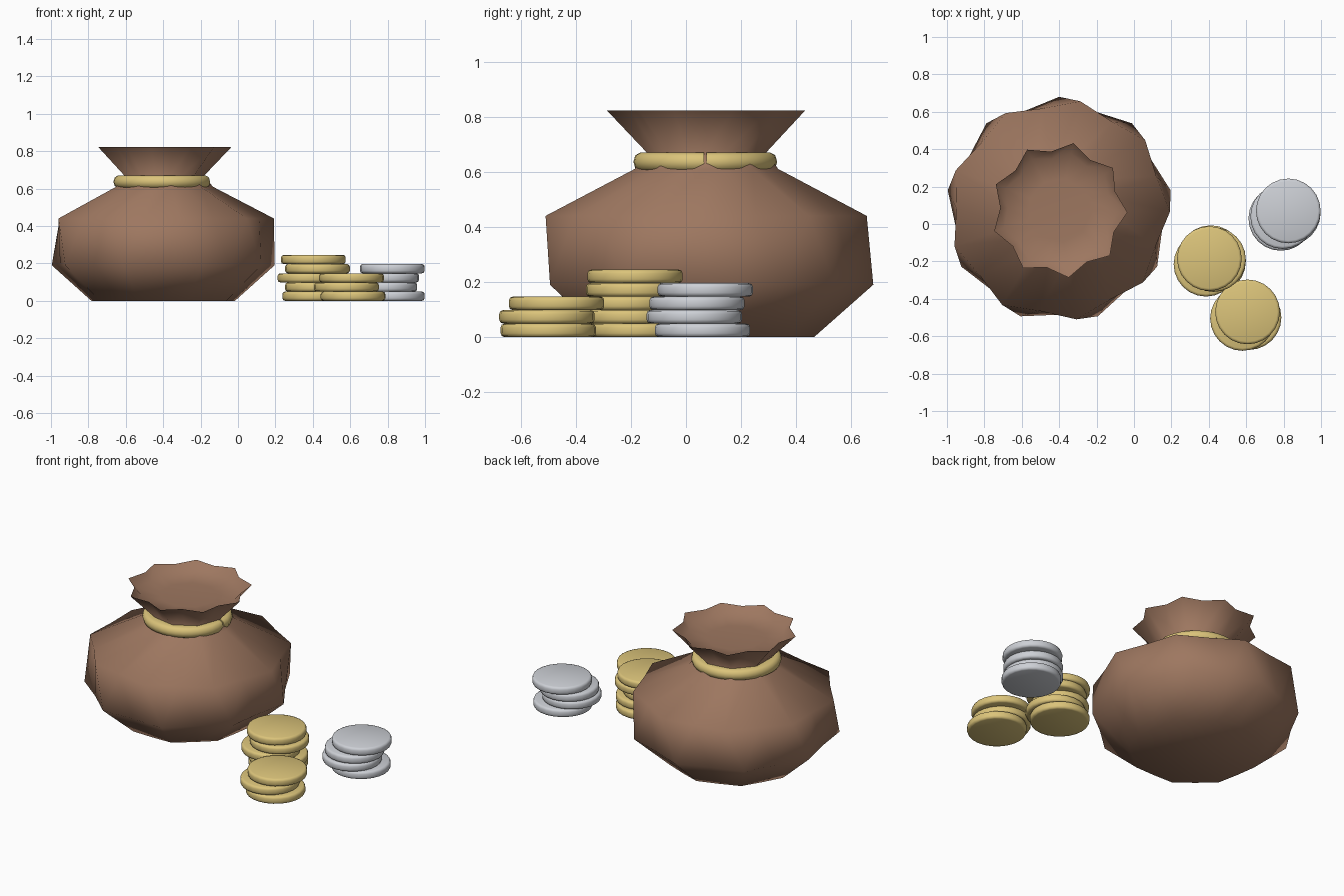
import bpy, bmesh, math
from math import sin, cos, radians, pi

cube = bpy.data.objects.get("Cube")
if cube:
    bpy.data.objects.remove(cube, do_unlink=True)


def material(name, rgb):
    m = bpy.data.materials.new(name)
    m.use_nodes = True
    color = (*rgb, 1)
    m.diffuse_color = color
    bsdf = next(n for n in m.node_tree.nodes if n.type == 'BSDF_PRINCIPLED')
    bsdf.inputs["Base Color"].default_value = color
    return m


brown = material("brown cloth", (0.34, 0.185, 0.117))
gold = material("gold", (0.71, 0.55, 0.195))
silver = material("silver", (0.61, 0.63, 0.67))


def finish(bm, name, mat, location, angle):
    bmesh.ops.recalc_face_normals(bm, faces=bm.faces[:])
    mesh = bpy.data.meshes.new(name)
    bm.to_mesh(mesh)
    bm.free()
    mesh.materials.append(mat)
    obj = bpy.data.objects.new(name, mesh)
    obj.location = location
    bpy.context.collection.objects.link(obj)
    bpy.ops.object.select_all(action='DESELECT')
    obj.select_set(True)
    bpy.context.view_layer.objects.active = obj
    bpy.ops.object.shade_smooth_by_angle(angle=radians(angle))


def bridge(bm, first, second):
    n = len(first)
    for i in range(n):
        j = (i + 1) % n
        bm.faces.new((first[i], first[j], second[j], second[i]))


def sack(name, rows, lobes, location):
    """Stack of pleated rings: (peak radius, valley radius, height, twist)."""
    bm = bmesh.new()
    rings = []
    for peak, valley, z, twist in rows:
        ring = []
        for i in range(2 * lobes):
            a = radians(90 + twist) + i * pi / lobes
            r = valley if i % 2 else peak
            ring.append(bm.verts.new((r * cos(a), r * sin(a), z)))
        rings.append(ring)
    for low, high in zip(rings, rings[1:]):
        bridge(bm, low, high)
    bm.faces.new(rings[0])
    bm.faces.new(rings[-1])
    finish(bm, name, brown, location, 85)


# Pleated bag: base, belly twisting upwards, pinched neck, flared mouth, sunken fill
sack("bag", [
    (0.39, 0.37, 0.0, 0),
    (0.605, 0.56, 0.19, 0),
    (0.592, 0.55, 0.44, -11),
    (0.265, 0.24, 0.61, -11),
    (0.22, 0.205, 0.67, -11),
    (0.365, 0.315, 0.822, -12),
    (0.31, 0.275, 0.775, -12),
    (0.17, 0.16, 0.765, -12),
], 9, (-0.40, 0.075, 0))

# Tie band: rounded strip around the neck with a small split on its left side
bm = bmesh.new()
section = [(0.20, 0.604), (0.236, 0.602), (0.254, 0.613), (0.261, 0.636),
           (0.254, 0.660), (0.236, 0.670), (0.20, 0.668)]
steps = 36
slices = []
for i in range(steps + 1):
    a = radians(1) + i * radians(358) / steps
    pinch = 0.975 if i in (0, steps) else 1
    slices.append([bm.verts.new((r * pinch * cos(a), r * pinch * sin(a), z))
                   for r, z in section])
for a, b in zip(slices, slices[1:]):
    bridge(bm, a, b)
bm.faces.new(slices[0])
bm.faces.new(slices[-1])
finish(bm, "neck_band", gold, (-0.405, 0.07, 0), 60)


def coin(name, mat, x, y, z):
    """Disc with a softened rim."""
    bm = bmesh.new()
    bmesh.ops.create_cone(bm, cap_ends=True, segments=24, radius1=0.173,
                          radius2=0.173, depth=0.049)
    rims = [e for e in bm.edges if abs(e.verts[0].co.z - e.verts[1].co.z) < 0.001]
    bmesh.ops.bevel(bm, geom=rims, offset=0.014, segments=2,
                    profile=0.5, affect='EDGES')
    finish(bm, name, mat, (x, y, z), 75)


# Coin stacks, listed bottom to top
stacks = [
    ("tall_gold_coin", gold, [(0.41, -0.18), (0.425, -0.20), (0.385, -0.215),
                              (0.425, -0.19), (0.403, -0.185)]),
    ("short_gold_coin", gold, [(0.615, -0.50), (0.58, -0.505), (0.607, -0.47)]),
    ("silver_coin", silver, [(0.825, 0.06), (0.785, 0.03), (0.795, 0.04),
                             (0.825, 0.07)]),
]
for name, mat, spots in stacks:
    for i, (x, y) in enumerate(spots):
        coin(f"{name}_{i + 1}", mat, x, y, 0.0245 + i * 0.049)
